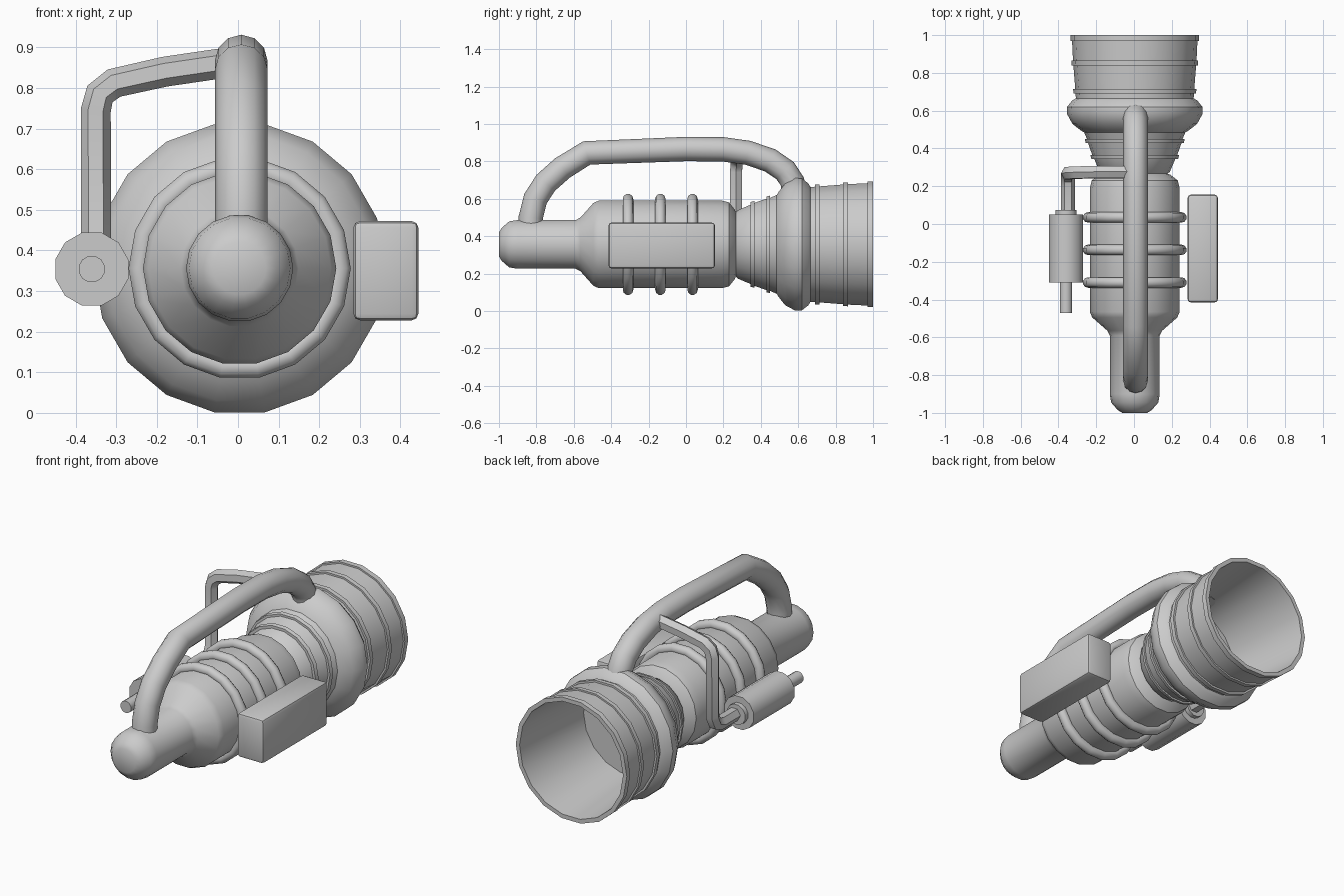
import bpy
import bmesh
import math
from mathutils import Vector

cube = bpy.data.objects.get("Cube")
if cube:
    bpy.data.objects.remove(cube, do_unlink=True)

grey = bpy.data.materials.new("plain grey")
grey.use_nodes = True
grey.diffuse_color = (0.6, 0.6, 0.6, 1)
grey.node_tree.nodes["Principled BSDF"].inputs["Base Color"].default_value = grey.diffuse_color

AXIS = Vector((0.004, 0, 0.356))      # main barrel axis
SIDE = Vector((-0.36, 0, 0.354))      # side canister axis


def select_only(ob):
    bpy.ops.object.select_all(action='DESELECT')
    ob.select_set(True)
    bpy.context.view_layer.objects.active = ob


def finish(ob, angle=35):
    ob.data.materials.clear()
    ob.data.materials.append(grey)
    select_only(ob)
    bpy.ops.object.shade_smooth_by_angle(angle=math.radians(angle))
    return ob


def from_bmesh(name, bm, angle=35):
    bmesh.ops.remove_doubles(bm, verts=bm.verts, dist=0.0001)
    bmesh.ops.recalc_face_normals(bm, faces=bm.faces)
    mesh = bpy.data.meshes.new(name)
    bm.to_mesh(mesh)
    bm.free()
    ob = bpy.data.objects.new(name, mesh)
    bpy.context.collection.objects.link(ob)
    return finish(ob, angle)


def lathe(name, profile, centre=AXIS, sides=18, closed=False, angle=35):
    """Spin (y, radius) points around an axis parallel to y."""
    bm = bmesh.new()
    rings = []
    for y, r in profile:
        turns = [(k + 0.5) * math.tau / sides for k in range(sides)]
        rings.append([bm.verts.new(centre + Vector((r * math.sin(a), y, r * math.cos(a))))
                      for a in turns])
    pairs = list(zip(rings, rings[1:]))
    if closed:
        pairs.append((rings[-1], rings[0]))
    for a, b in pairs:
        for k in range(sides):
            n = (k + 1) % sides
            bm.faces.new((a[k], a[n], b[n], b[k]))
    return from_bmesh(name, bm, angle)


def tube(name, points, radius, resolution):
    """Sweep a round section along a path."""
    curve = bpy.data.curves.new(name, 'CURVE')
    curve.dimensions = '3D'
    curve.bevel_depth = radius
    curve.bevel_resolution = resolution
    curve.use_fill_caps = True
    spline = curve.splines.new('POLY')
    spline.points.add(len(points) - 1)
    for p, co in zip(spline.points, points):
        p.co = (*co, 1)
    ob = bpy.data.objects.new(name, curve)
    bpy.context.collection.objects.link(ob)
    select_only(ob)
    bpy.ops.object.convert(target='MESH')
    return finish(bpy.context.view_layer.objects.active, 40)


# Barrel with narrow rounded nose
lathe("barrel", [(-1, 0), (-1, 0.065), (-0.985, 0.09), (-0.945, 0.125), (-0.9, 0.132),
                 (-0.59, 0.132), (-0.565, 0.145), (-0.495, 0.225), (-0.465, 0.238),
                 (0.19, 0.238), (0.23, 0.228), (0.26, 0.19), (0.275, 0.15), (0.275, 0)])

# Stepped neck, flange and open bell in one hollow shell
lathe("bell", [(0.25, 0), (0.25, 0.15), (0.275, 0.185), (0.345, 0.215), (0.345, 0.23),
               (0.365, 0.235), (0.365, 0.225), (0.43, 0.248), (0.43, 0.26),
               (0.45, 0.265), (0.45, 0.253), (0.485, 0.268), (0.495, 0.285),
               (0.53, 0.33), (0.585, 0.36), (0.62, 0.358), (0.655, 0.33), (0.665, 0.312),
               (0.69, 0.313), (0.69, 0.325), (0.715, 0.326), (0.715, 0.315),
               (0.84, 0.325), (0.84, 0.335), (0.865, 0.336), (0.865, 0.327),
               (0.97, 0.332), (0.97, 0.341), (1, 0.341), (1, 0.318),
               (0.5, 0.275), (0.5, 0)])

# Three clamp rings around the barrel
for i, y in enumerate((-0.31, -0.137, 0.035)):
    section = [(y + 0.028 * math.cos(k * math.tau / 10), 0.247 + 0.028 * math.sin(k * math.tau / 10))
               for k in range(10)]
    lathe(f"clamp_ring_{i + 1}", section, closed=True, angle=50)

# Arched carrying handle from nose to flange
arch = [(-0.83, 0.42), (-0.83, 0.5), (-0.805, 0.6), (-0.75, 0.685), (-0.66, 0.765),
        (-0.53, 0.845), (0, 0.866), (0.2, 0.864), (0.33, 0.846), (0.45, 0.805),
        (0.53, 0.75), (0.57, 0.69), (0.575, 0.63)]
tube("handle", [(0.008, y, z) for y, z in arch], 0.065, 4)

# Side canister with spout and rear collar
lathe("canister", [(-0.31, 0), (-0.31, 0.093), (0.05, 0.093), (0.05, 0)], SIDE, 12)
lathe("canister_spout", [(-0.47, 0), (-0.47, 0.033), (-0.3, 0.033)], SIDE, 12)
lathe("canister_collar", [(0.04, 0.057), (0.075, 0.057), (0.075, 0)], SIDE, 12)

# Feed pipe from the canister up to the handle
tube("feed_pipe", [(-0.35, 0.05, 0.354), (-0.35, 0.2, 0.354), (-0.35, 0.245, 0.37),
                   (-0.35, 0.268, 0.42), (-0.35, 0.268, 0.745), (-0.34, 0.27, 0.785),
                   (-0.305, 0.272, 0.812), (-0.18, 0.275, 0.84), (-0.03, 0.275, 0.862)],
     0.037, 1)

# Box on the other side with softened edges
bm = bmesh.new()
bmesh.ops.create_cube(bm, size=1)
bmesh.ops.scale(bm, vec=(0.16, 0.57, 0.244), verts=bm.verts)
bmesh.ops.translate(bm, vec=(0.364, -0.13, 0.35), verts=bm.verts)
bmesh.ops.bevel(bm, geom=bm.edges[:], offset=0.016, segments=2, profile=0.5, affect='EDGES')
from_bmesh("side_box", bm, 30)
